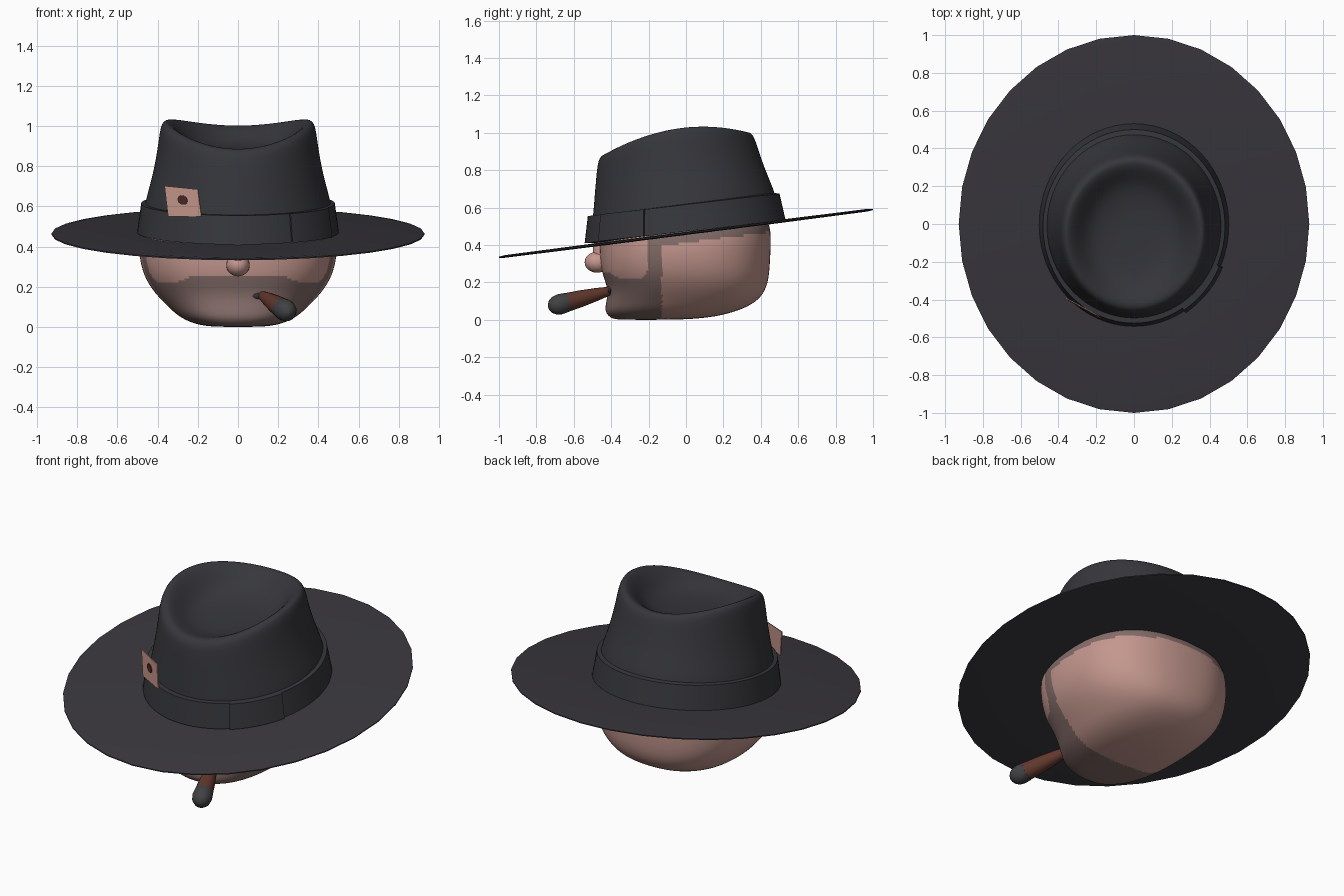
import bpy, bmesh, math
from mathutils import Vector, Matrix

if "Cube" in bpy.data.objects:
    bpy.data.objects.remove(bpy.data.objects["Cube"])


def material(name, r, g, b):
    m = bpy.data.materials.new(name)
    m.diffuse_color = (r, g, b, 1)
    m.use_nodes = True
    m.node_tree.nodes["Principled BSDF"].inputs["Base Color"].default_value = m.diffuse_color
    return m


BRIM = material("felt_brim", .042, .039, .047)
FELT = material("felt_crown", .037, .038, .044)
SKIN = material("skin", .55, .31, .27)
STUBBLE = material("stubble", .23, .15, .138)
CIGAR = material("cigar_brown", .12, .04, .026)
ASH = material("ash_grey", .052, .053, .058)
CARD = material("card_tan", .55, .30, .25)
MARK = material("dark_brown", .06, .022, .017)
MOUTH = material("mouth_dark", .04, .03, .03)


def finish(name, bm, mat, subdiv=0, angle=40):
    bmesh.ops.recalc_face_normals(bm, faces=bm.faces)
    me = bpy.data.meshes.new(name)
    bm.to_mesh(me)
    bm.free()
    ob = bpy.data.objects.new(name, me)
    bpy.context.collection.objects.link(ob)
    me.materials.append(mat)
    bpy.ops.object.select_all(action='DESELECT')
    ob.select_set(True)
    bpy.context.view_layer.objects.active = ob
    if subdiv:
        mod = ob.modifiers.new("smooth", 'SUBSURF')
        mod.levels = mod.render_levels = subdiv
        bpy.ops.object.modifier_apply(modifier=mod.name)
    bpy.ops.object.shade_smooth_by_angle(angle=math.radians(angle))
    return ob


def spow(v, p):
    return math.copysign(abs(v) ** p, v)


def loft(rings, n=32, power=2.0, arc=None, closed=False, matrix=None):
    """Rings of (half width, front y, back y, front z, back z, side lift)."""
    bm = bmesh.new()
    rows = []
    for rx, yf, yb, zf, zb, lift in rings:
        row = []
        for i in range(n if arc is None else n + 1):
            a = 2 * math.pi * i / n if arc is None else math.radians(arc[0] + (arc[1] - arc[0]) * i / n)
            c, s = spow(math.cos(a), 2 / power), spow(math.sin(a), 2 / power)
            k = (s + 1) / 2
            row.append(bm.verts.new((rx * c, yf + (yb - yf) * k, zf + (zb - zf) * k + lift * c * c)))
        rows.append(row)
    m = len(rows[0])
    pairs = list(zip(rows, rows[1:])) + ([(rows[-1], rows[0])] if closed else [])
    for lo, hi in pairs:
        for i in range(m if arc is None else m - 1):
            j = (i + 1) % m
            bm.faces.new((lo[i], lo[j], hi[j], hi[i]))
    if arc is not None:
        for e in (0, -1):
            bm.faces.new([r[e] for r in rows])
    elif not closed:
        bm.faces.new(rows[0])
        bm.faces.new(rows[-1])
    if matrix:
        bm.transform(matrix)
    return bm


def ellipsoid(name, centre, radii, mat):
    bm = bmesh.new()
    bmesh.ops.create_uvsphere(bm, u_segments=24, v_segments=14, radius=1)
    bm.transform(Matrix.Translation(centre) @ Matrix.Diagonal((*radii, 1)))
    return finish(name, bm, mat)


# Head: rings of (z, half width, front y, back y)
head_rings = [(0, .10, -.36, -.08), (.008, .20, -.405, .12), (.045, .29, -.44, .28),
              (.10, .35, -.428, .39), (.17, .42, -.42, .435), (.25, .472, -.455, .45),
              (.35, .497, -.465, .455), (.45, .497, -.465, .46), (.6, .45, -.45, .44)]
head = finish("head", loft([(w, f, b, z, z, 0) for z, w, f, b in head_rings], 24, 2.4), SKIN, 3, 60)
head.data.materials.append(STUBBLE)


def is_stubble(p):
    if p.y > -.13:
        return p.z > .412 + .127 * p.y          # hairline under the brim
    low = .25 if abs(p.x) < .24 else .25 - .03 * min(1, (abs(p.x) - .24) / .07)
    if p.z < low or p.y > -.205:                # jaw and sideburns
        return True
    dy, dz = p.y + .265, .28 - p.z              # rounded lower cheek corner
    return dy > 0 and dz > 0 and math.hypot(dy, dz) > .06


for f in head.data.polygons:
    f.material_index = int(is_stubble(f.center))

# Nose and mouth
ellipsoid("nose", (0, -.475, .308), (.058, .067, .056), SKIN)
ellipsoid("nose_bridge", (0, -.452, .37), (.04, .045, .09), SKIN)
ellipsoid("mouth", (.11, -.407, .155), (.06, .014, .018), MOUTH)

# Cigar and its ash tip, lofted along one axis
axis = Vector((.14, -.335, -.09))
along = Matrix.Translation((.12, -.40, .157)) @ axis.to_track_quat('Z', 'Y').to_matrix().to_4x4()


def tube(name, profile, mat):
    finish(name, loft([(r, -r, r, t, t, 0) for t, r in profile], 20, matrix=along), mat)


tube("cigar", [(0, .022), (.09, .035), (.18, .045), (.27, .051)], CIGAR)
tube("cigar_ash", [(.268, .052), (.305, .055), (.335, .05), (.355, .038), (.368, .02), (.373, .004)], ASH)


# Hat brim: a thin disc tilted down at the front
def tilted(rx, yf, yb, dz):
    return (rx, yf, yb, .4625 + .1275 * yf + dz, .4625 + .1275 * yb + dz, 0)


finish("hat_brim", loft([tilted(.4, -.42, .42, -.009), tilted(.90, -.97, .97, -.007),
                         tilted(.928, -1, 1, -.003), tilted(.928, -1, 1, .003),
                         tilted(.90, -.97, .97, .007), tilted(.4, -.42, .42, .009)]), BRIM, angle=60)

# Hat crown with a dished top
crown_rings = [(.485, -.515, .505, .41, .535, 0), (.47, -.50, .485, .55, .67, 0),
               (.425, -.488, .43, .70, .79, .01), (.398, -.478, .385, .81, .92, .05),
               (.388, -.468, .365, .865, .985, .08), (.36, -.435, .335, .89, 1.01, .085),
               (.31, -.385, .285, .88, .985, .06), (.25, -.31, .22, .86, .925, .015),
               (.17, -.22, .14, .855, .895, 0), (.06, -.09, .03, .865, .875, 0)]
finish("hat_crown", loft(crown_rings), FELT, 2, 60)


# Hat band and its flat bow
def band_rings(d):
    return [(.46, -.49, .47, .41, .535, 0), (.502 + d, -.542 - d, .532 + d, .41, .535, 0),
            (.482 + d, -.525 - d, .50 + d, .555, .675, 0), (.45, -.47, .46, .56, .68, 0)]


finish("hat_band", loft(band_rings(0), 64, closed=True), FELT)
finish("band_bow", loft(band_rings(.012), 12, arc=(-58, -24), closed=True), FELT)

# Card tucked in the band, with a round mark
corners = [Vector(c) for c in ((-.345, -.40, .55), (-.18, -.492, .55), (-.198, -.477, .685), (-.363, -.388, .702))]
normal = (corners[1] - corners[0]).cross(corners[3] - corners[0]).normalized()


def on_card(u, v):
    a, b, c, d = corners
    return a.lerp(b, u).lerp(d.lerp(c, u), v)


def plate(name, points, thickness, mat):
    bm = bmesh.new()
    front = bm.faces.new([bm.verts.new(p) for p in points])
    ext = bmesh.ops.extrude_face_region(bm, geom=[front], use_keep_orig=True)
    verts = [g for g in ext['geom'] if isinstance(g, bmesh.types.BMVert)]
    bmesh.ops.translate(bm, verts=verts, vec=normal * thickness)
    finish(name, bm, mat, angle=20)


plate("card", corners, .006, CARD)
dots = [2 * math.pi * i / 10 for i in range(10)]
plate("card_mark", [on_card(.5 + .15 * math.cos(a), .57 + .17 * math.sin(a)) for a in dots], .009, MARK)
